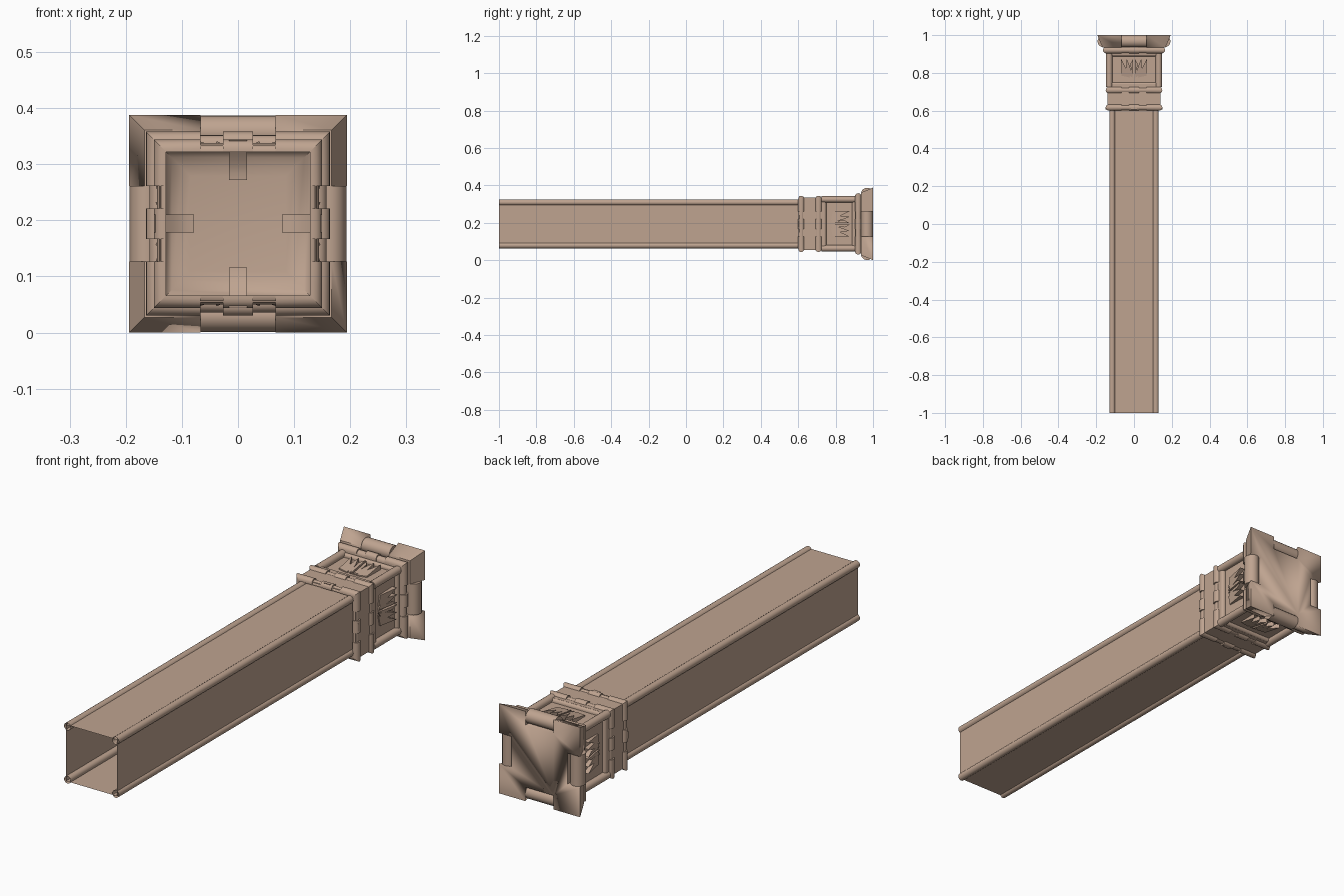
import bpy, bmesh, math
from mathutils import Matrix

cube = bpy.data.objects.get("Cube")
if cube:
    bpy.data.objects.remove(cube, do_unlink=True)

CENTRE = 0.194          # height of the column's axis

stone = bpy.data.materials.new("tan_stone")
stone.use_nodes = True
colour = (0.52, 0.37, 0.28, 1)
stone.diffuse_color = colour
stone.node_tree.nodes["Principled BSDF"].inputs["Base Color"].default_value = colour


def finish(name, bm, four=False):
    """Turn a bmesh into an object, optionally repeated on the four sides."""
    if four:
        source = bm.copy()
        for i in (1, 2, 3):
            turned = source.copy()
            turned.transform(Matrix.Rotation(i * math.pi / 2, 4, 'Y'))
            mesh = bpy.data.meshes.new("turned")
            turned.to_mesh(mesh)
            bm.from_mesh(mesh)
            bpy.data.meshes.remove(mesh)
            turned.free()
        source.free()
    bmesh.ops.recalc_face_normals(bm, faces=bm.faces)
    mesh = bpy.data.meshes.new(name)
    bm.to_mesh(mesh)
    bm.free()
    mesh.materials.append(stone)
    obj = bpy.data.objects.new(name, mesh)
    obj.location.z = CENTRE
    bpy.context.collection.objects.link(obj)
    bpy.ops.object.select_all(action='DESELECT')
    obj.select_set(True)
    bpy.context.view_layer.objects.active = obj
    bpy.ops.object.shade_smooth_by_angle(angle=math.radians(40))
    return obj


def bridge(bm, rings, caps):
    loops = [[bm.verts.new(p) for p in ring] for ring in rings]
    n = len(loops[0])
    for a, b in zip(loops, loops[1:]):
        for i in range(n):
            j = (i + 1) % n
            bm.faces.new((a[i], a[j], b[j], b[i]))
    if caps:
        bm.faces.new(loops[0])
        bm.faces.new(loops[-1])


def square_loft(name, stations, caps=True):
    """Square sections of given half width, placed along y."""
    bm = bmesh.new()
    corners = ((-1, -1), (1, -1), (1, 1), (-1, 1))
    bridge(bm, [[(h * x, y, h * z) for x, z in corners] for h, y in stations], caps)
    return finish(name, bm)


def prism(bm, profile, x0, x1=None):
    """Extrude a (y, r) profile along x; without x1 its end is mitred."""
    start = [(x0, y, r) for y, r in profile]
    end = [(r if x1 is None else x1, y, r) for y, r in profile]
    bridge(bm, [start, end], True)


def half_round(y0, y1, base, top):
    mid, half = (y0 + y1) / 2, (y1 - y0) / 2
    bulge = min(half, top - base)
    arc = [(mid - half * math.cos(a), top - bulge + bulge * math.sin(a))
           for a in (math.pi * i / 8 for i in range(9))]
    return [(y0, base)] + arc + [(y1, base)]


def corner_rolls(name, offset, radius, y0, y1, caps):
    bm = bmesh.new()
    circle = [(math.cos(a) * radius + offset, math.sin(a) * radius + offset)
              for a in (math.tau * i / 16 for i in range(16))]
    bridge(bm, [[(x, y, z) for x, z in circle] for y in (y0, y1)], caps)
    finish(name, bm, True)


# Open hollow shaft with rounded corner mouldings
square_loft("shaft", [(0.122, -1), (0.122, 0.62)], caps=False)
corner_rolls("shaft_corner_rolls", 0.115, 0.016, -1, 0.62, False)

# Neck, with a cove hollowed into the end that faces the shaft
square_loft("neck", [(0.085, 0.65), (0.1, 0.647), (0.118, 0.638), (0.132, 0.622),
                     (0.138, 0.602), (0.14, 0.602), (0.14, 0.74), (0.125, 0.74),
                     (0.125, 0.92)])

# Moulded rings, thicker at the corners and at the middle of each side
for name, y0, y1, half in (("lower_ring", 0.6, 0.633, 0.15),
                           ("middle_ring", 0.69, 0.727, 0.15),
                           ("upper_ring", 0.903, 0.938, 0.164)):
    bm = bmesh.new()
    thin = half_round(y0 + 0.002, y1 - 0.002, 0.128, half - 0.006)
    thick = half_round(y0, y1, 0.128, half)
    prism(bm, thick, 0.067)
    prism(bm, thin, 0.0)
    bmesh.ops.transform(bm, matrix=Matrix.Scale(-1, 4, (1, 0, 0)), verts=bm.verts)
    prism(bm, thick, 0.067)
    prism(bm, thin, 0.0)
    prism(bm, thick, -0.027, 0.027)
    finish(name, bm, True)

# Curved clips reaching into the cove
bm = bmesh.new()
curve = [(0.605 + 0.04 * math.sin(t * math.pi / 2), 0.15 - 0.072 * t)
         for t in (i / 6 for i in range(7))]
prism(bm, curve + [(y + 0.012, r) for y, r in reversed(curve)], -0.016, 0.016)
finish("cove_clips", bm, True)

# Panelled block: corner rolls and cross rails frame the recessed panels
corner_rolls("block_corner_rolls", 0.131, 0.017, 0.725, 0.91, True)
bm = bmesh.new()
for y0, y1 in ((0.725, 0.75), (0.888, 0.91)):
    prism(bm, half_round(y0, y1, 0.12, 0.14), -0.13, 0.13)
finish("panel_rails", bm, True)

# Leaf ornaments that curl outward, mirrored about the middle of each panel
bm = bmesh.new()
petals = (((0.004, 0.775), (0.016, 0.8), (0.018, 0.85), (0.004, 0.875)),
          ((0.008, 0.775), (0.045, 0.8), (0.038, 0.875), (0.022, 0.835)),
          ((0.02, 0.775), (0.066, 0.785), (0.068, 0.875), (0.046, 0.83)))
for side in (-1, 1):
    for petal in petals:
        low = [(side * x, y, 0.12) for x, y in petal]
        high = [(side * x, y, 0.129 + 0.18 * (y - 0.775)) for x, y in petal]
        bridge(bm, [low, high], True)
finish("leaf_ornaments", bm, True)

# Flared end slab, notched in the middle of each side
slab = square_loft("end_slab", [(0.167, 0.935), (0.194, 1.0)])
bm = bmesh.new()
for angle in range(4):
    made = bmesh.ops.create_cube(bm, size=1, matrix=Matrix.Rotation(angle * math.pi / 2, 4, 'Y')
                                 @ Matrix.Translation((0, 0.97, 0.184))
                                 @ Matrix.Diagonal((0.134, 0.1, 0.1, 1)))
cutter = finish("notch_cutter", bm)
cutter.hide_render = True
cutter.hide_set(True)
cut = slab.modifiers.new("notches", 'BOOLEAN')
cut.object = cutter
cut.solver = 'EXACT'
bpy.context.view_layer.objects.active = slab
bpy.ops.object.modifier_apply(modifier=cut.name)
bpy.data.objects.remove(cutter, do_unlink=True)

# Rounded scrolls filling the notches
bm = bmesh.new()
roll = [(0.968 + 0.032 * math.cos(a), 0.163 + 0.03 * math.sin(a))
        for a in (math.tau * i / 20 for i in range(20))]
prism(bm, roll, -0.067, 0.067)
finish("slab_scrolls", bm, True)
